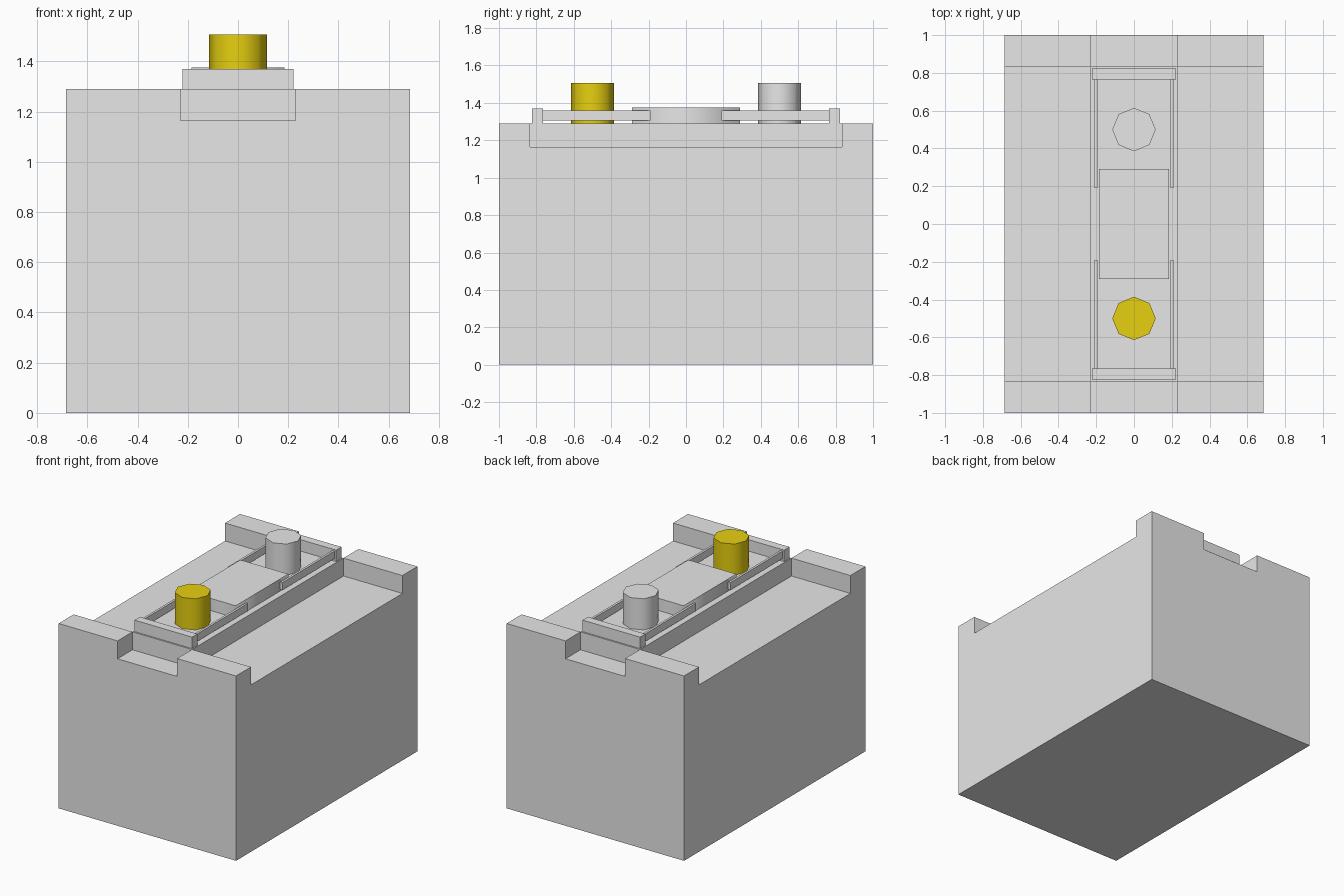
import bpy, bmesh, math
from mathutils import Vector, Matrix

if "Cube" in bpy.data.objects:
    bpy.data.objects.remove(bpy.data.objects["Cube"])


def material(name, rgb):
    m = bpy.data.materials.new(name)
    m.diffuse_color = (*rgb, 1)
    m.use_nodes = True
    m.node_tree.nodes["Principled BSDF"].inputs["Base Color"].default_value = m.diffuse_color
    return m


GREY = material("light grey", (0.8, 0.8, 0.8))
YELLOW = material("yellow", (0.8, 0.63, 0.005))
BASE, DECK = 1.165, 1.29  # ledge height, raised top height


def finish(name, bm, mat, smooth_sides=False):
    if smooth_sides:
        bm.normal_update()
        for f in bm.faces:
            f.smooth = abs(f.normal.z) < 0.5
    mesh = bpy.data.meshes.new(name)
    bm.to_mesh(mesh)
    bm.free()
    mesh.materials.append(mat)
    ob = bpy.data.objects.new(name, mesh)
    bpy.context.collection.objects.link(ob)
    return ob


def box(name, x0, x1, y0, y1, z0, z1, mat=GREY, smooth_sides=False):
    bm = bmesh.new()
    centre = Vector(((x0 + x1) / 2, (y0 + y1) / 2, (z0 + z1) / 2))
    size = Matrix.Diagonal((x1 - x0, y1 - y0, z1 - z0, 1))
    bmesh.ops.create_cube(bm, size=1, matrix=Matrix.Translation(centre) @ size)
    return finish(name, bm, mat, smooth_sides)


# Case: block split into a 3x3 top, with corners and middle raised
bm = bmesh.new()
bmesh.ops.create_cube(bm, size=1, matrix=Matrix.Translation((0, 0, BASE / 2))
                      @ Matrix.Diagonal((1.37, 2, BASE, 1)))
for axis, d in (((1, 0, 0), 0.23), ((0, 1, 0), 0.835)):
    for s in (-1, 1):
        bmesh.ops.bisect_plane(bm, geom=bm.verts[:] + bm.edges[:] + bm.faces[:],
                               plane_co=Vector(axis) * d * s, plane_no=axis)
bm.normal_update()
raised = []
for f in bm.faces:
    c = f.calc_center_median()
    if f.normal.z > 0.9 and (abs(c.x) > 0.23) == (abs(c.y) > 0.835):
        raised.append(f)
for f in bmesh.ops.extrude_discrete_faces(bm, faces=raised)["faces"]:
    for v in f.verts:
        v.co.z = DECK
bmesh.ops.recalc_face_normals(bm, faces=bm.faces[:])
finish("battery_case", bm, GREY)

# Middle plate with softly shaded sides
box("centre_plate", -0.185, 0.185, -0.29, 0.29, DECK, 1.375, smooth_sides=True)

for s, label, mat in ((-1, "front", YELLOW), (1, "back", GREY)):
    # End bar of the terminal guard
    y0, y1 = sorted((s * 0.765, s * 0.824))
    box(label + "_guard_bar", -0.222, 0.222, y0, y1, DECK, 1.37)
    # Thin raised side rails of the guard
    y0, y1 = sorted((s * 0.19, s * 0.765))
    for t, side in ((-1, "left"), (1, "right")):
        x0, x1 = sorted((t * 0.193, t * 0.209))
        box(f"{label}_{side}_guard_rail", x0, x1, y0, y1, 1.307, 1.36)
    # Eight-sided terminal post
    bm = bmesh.new()
    bmesh.ops.create_cone(bm, cap_ends=True, segments=8, radius1=0.115,
                          radius2=0.115, depth=1.507 - DECK,
                          matrix=Matrix.Translation((0, s * 0.5, (1.507 + DECK) / 2)))
    finish(label + "_terminal", bm, mat, smooth_sides=True)
